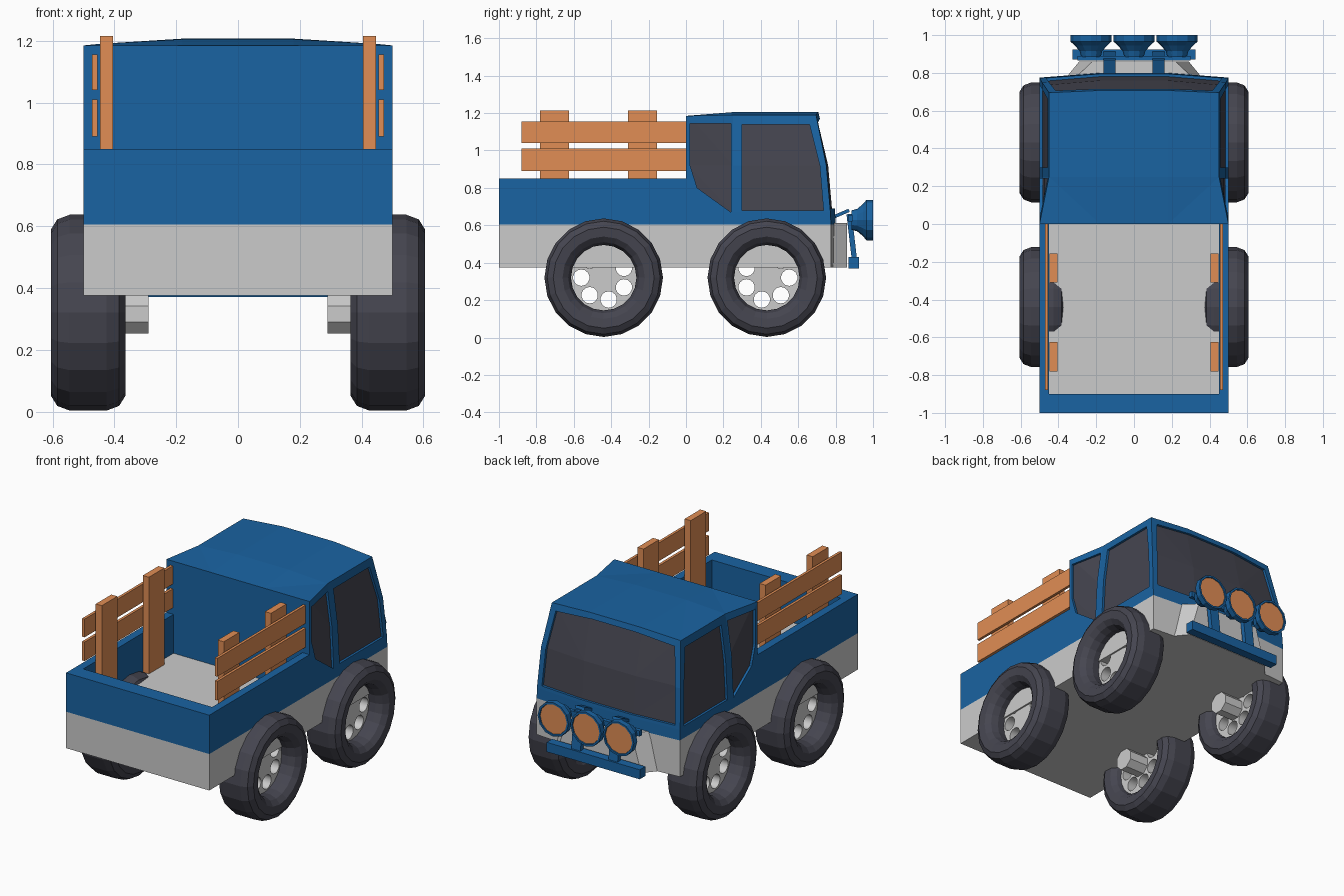
import bpy, bmesh, math
from mathutils import Vector

if "Cube" in bpy.data.objects:
    bpy.data.objects.remove(bpy.data.objects["Cube"])


def material(name, rgb):
    m = bpy.data.materials.new(name)
    m.diffuse_color = (*rgb, 1)
    m.use_nodes = True
    m.node_tree.nodes["Principled BSDF"].inputs["Base Color"].default_value = m.diffuse_color
    return m


BLUE = material("blue_paint", (0.01, 0.125, 0.36))
WOOD = material("orange_wood", (0.75, 0.27, 0.09))
DARK = material("dark_rubber", (0.06, 0.06, 0.08))


def finish(name, bm, mat=None):
    bmesh.ops.recalc_face_normals(bm, faces=bm.faces)
    me = bpy.data.meshes.new(name)
    bm.to_mesh(me)
    bm.free()
    ob = bpy.data.objects.new(name, me)
    bpy.context.collection.objects.link(ob)
    if mat:
        me.materials.append(mat)
    return ob


def skin(bm, loops, wrap=False):
    """Bridge equal-length point loops; cap the ends or wrap into a ring."""
    rows = [[bm.verts.new(p) for p in loop] for loop in loops]
    n = len(rows[0])
    pairs = list(zip(rows, rows[1:] + rows[:1])) if wrap else list(zip(rows, rows[1:]))
    for a, b in pairs:
        for i in range(n):
            j = (i + 1) % n
            bm.faces.new((a[i], a[j], b[j], b[i]))
    if not wrap:
        bm.faces.new(rows[0])
        bm.faces.new(rows[-1])


def loft(name, loops, mat=None, wrap=False):
    bm = bmesh.new()
    skin(bm, loops, wrap)
    return finish(name, bm, mat)


def box(name, x, y, z, mat=None):
    return loft(name, [[(x[0], y[0], h), (x[1], y[0], h), (x[1], y[1], h), (x[0], y[1], h)]
                       for h in z], mat)


def lathe(name, profile, n, axis, centre, mat=None, wrap=False):
    """Revolve (radius, distance) points about the x or y axis."""
    loops = []
    for r, d in profile:
        ring = []
        for i in range(n):
            t = math.tau * (i + 0.5 * (n == 8)) / n
            u, v = r * math.sin(t), -r * math.cos(t)
            ring.append(Vector(centre) + Vector((d, u, v) if axis == "x" else (u, d, v)))
        loops.append(ring)
    return loft(name, loops, mat, wrap)


def beam(name, x, a, b, half_w, half_t, mat):
    """Flat bar running between two (y, z) points."""
    d = (Vector(b) - Vector(a)).normalized() * half_t
    loops = []
    for y, z in (a, b):
        loops.append([(x + s * half_w, y - q * d.y, z + q * d.x)
                      for s, q in ((-1, -1), (1, -1), (1, 1), (-1, 1))])
    return loft(name, loops, mat)


# Grey lower body and blue bed walls
floor_plan = [(-.5, -1), (.5, -1), (.5, .775), (.18, .8), (-.18, .8), (-.5, .775)]
loft("lower_body", [[(x, y, z) for x, y in floor_plan] for z in (.375, .605)])
bed_plan = [(-.5, 0), (-.5, -1), (.5, -1), (.5, 0), (.45, 0), (.45, -.9), (-.45, -.9), (-.45, 0)]
loft("bed_walls", [[(x, y, z) for x, y in bed_plan] for z in (.605, .85)], BLUE)


# Cab hull: horizontal outlines stacked upward, closed by an arched roof
def cab_hull(name, d, mat):
    bm = bmesh.new()
    rows = []
    for w, yf, z in ((.5, .775, .605), (.5, .772, .67), (.487, .75, .92), (.45, .695, 1.19)):
        top = z > 1
        hi = z + .017 * top
        back = z - .005 * top
        a, w, yf = .5 - d, w - d, yf - d
        bulge = yf + (.012 if top else .025)
        pts = [(-a, d, back), (-.18, d, back), (.18, d, back), (a, d, back), (w, .25, z),
               (w, yf, z), (.18, bulge, hi), (-.18, bulge, hi), (-w, yf, z), (-w, .25, z)]
        rows.append([bm.verts.new(p) for p in pts])
    for lo, up in zip(rows, rows[1:]):
        for i in range(10):
            j = (i + 1) % 10
            bm.faces.new((lo[i], lo[j], up[j], up[i]))
    bm.faces.new(rows[0])
    t = rows[-1] + [bm.verts.new((s * .18, .25, 1.205)) for s in (-1, 1)]
    for f in ((0, 1, 10, 9), (1, 2, 11, 10), (2, 3, 4, 11),
              (9, 10, 7, 8), (10, 11, 6, 7), (11, 4, 5, 6)):
        bm.faces.new([t[i] for i in f])
    bmesh.ops.triangulate(bm, faces=bm.faces)
    return finish(name, bm, mat)


def boolean(ob, cutter, operation):
    m = ob.modifiers.new("cut", "BOOLEAN")
    m.object, m.operation, m.solver = cutter, operation, "EXACT"
    bpy.context.view_layer.update()
    bpy.context.view_layer.objects.active = ob
    bpy.ops.object.modifier_apply(modifier=m.name)


# Windows: recesses cut in the cab, each filled with an inset dark pane
cab = cab_hull("cab", 0, BLUE)
rear_side = [(.022, 1.145), (.24, 1.145), (.24, .67), (.06, .8), (.022, .92)]
front_side = [(.3, 1.14), (.66, 1.14), (.715, .92), (.735, .68), (.3, .68)]
half_screen = [(.465, .69), (.452, .92), (.415, 1.15), (.16, 1.172)]
screen = half_screen + [(-x, z) for x, z in reversed(half_screen)]
for name, outline in (("rear_side_windows", rear_side), ("front_side_windows", front_side),
                      ("windscreen", screen)):
    bm = bmesh.new()
    if name == "windscreen":
        skin(bm, [[(x, y, z) for x, z in outline] for y in (.66, .9)])
    else:
        for s in (-1, 1):
            skin(bm, [[(s * x, y, z) for y, z in outline] for x in (.41, .6)])
    cutter = finish("window_cutter", bm)
    pane = cab_hull(name, .015, DARK)
    boolean(cab, cutter, "DIFFERENCE")
    boolean(pane, cutter, "INTERSECT")
    bpy.data.objects.remove(cutter)

# Wooden side racks
for side, s in (("left", -1), ("right", 1)):
    for level, z in (("lower", (.89, 1.01)), ("upper", (1.04, 1.155))):
        box(f"{side}_{level}_slat", (s * .455, s * .472), (-.88, 0), z, WOOD)
    for place, y in (("rear", (-.78, -.625)), ("front", (-.31, -.155))):
        box(f"{side}_{place}_post", (s * .405, s * .447), y, (.605, 1.215), WOOD)

# Wheels: tyre ring, rim disc with seven holes, axle stub
half_tyre = [(.175, .05), (.19, .09), (.22, .115), (.27, .12), (.302, .1), (.317, .06)]
tyre = half_tyre + [(r, -d) for r, d in reversed(half_tyre)]


def rim(name, x, y, z, flip):
    cu = bpy.data.curves.new(name, "CURVE")
    cu.dimensions, cu.fill_mode, cu.extrude = "2D", "BOTH", .035
    circles = [(0, 0, .18, 24)]
    for k in range(7):
        t = math.tau * k / 7
        circles.append((0.12 * math.sin(t), flip * .12 * math.cos(t), .044, 14))
    for cx, cy, r, n in circles:
        sp = cu.splines.new("POLY")
        sp.points.add(n - 1)
        sp.use_cyclic_u = True
        for i, p in enumerate(sp.points):
            a = math.tau * i / n
            p.co = (cx + r * math.cos(a), cy + r * math.sin(a), 0, 1)
    ob = bpy.data.objects.new(name, cu)
    bpy.context.collection.objects.link(ob)
    ob.location, ob.rotation_euler = (x, y, z), (0, math.pi / 2, 0)
    bpy.ops.object.select_all(action="DESELECT")
    ob.select_set(True)
    bpy.context.view_layer.objects.active = ob
    bpy.ops.object.convert(target="MESH")


for side, s in (("left", -1), ("right", 1)):
    for place, y, flip in (("rear", -.44, -1), ("front", .432, 1)):
        lathe(f"{side}_{place}_tyre", tyre, 20, "x", (s * .485, y, .32), DARK, True)
        rim(f"{side}_{place}_rim", s * .455, y, .32, flip)
        lathe(f"{side}_{place}_axle", [(.068, s * .29), (.068, s * .45)], 8, "x", (0, y, .315))

# Grey nose block, tapered forward and upward
loft("nose", [[(-b, y, .375), (b, y, .375), (t, y, .612), (-t, y, .612)]
              for y, b, t in ((.775, .36, .31), (.86, .29, .22))])

# Front bar, lamp brackets and three lamps
box("bumper_bar", (-.325, .325), (.87, .925), (.37, .43), BLUE)
box("lamp_bar", (-.3, .3), (.865, .89), (.62, .655), BLUE)
for side, x in (("left", -.13), ("right", .13)):
    beam(f"{side}_bar_upright", x, (.9, .42), (.872, .66), .032, .014, BLUE)
    beam(f"{side}_bar_strut", x, (.785, .643), (.872, .68), .032, .009, BLUE)
shell = [(.052, .885), (.06, .915), (.085, .945), (.108, .965), (.108, 1), (.096, 1), (.092, .985)]
for name, x in (("left", -.228), ("middle", 0), ("right", .228)):
    lathe(f"{name}_lamp", shell, 12, "y", (x, 0, .628), BLUE)
    lathe(f"{name}_lamp_lens", [(.094, .98), (.094, .994)], 12, "y", (x, 0, .628), WOOD)
